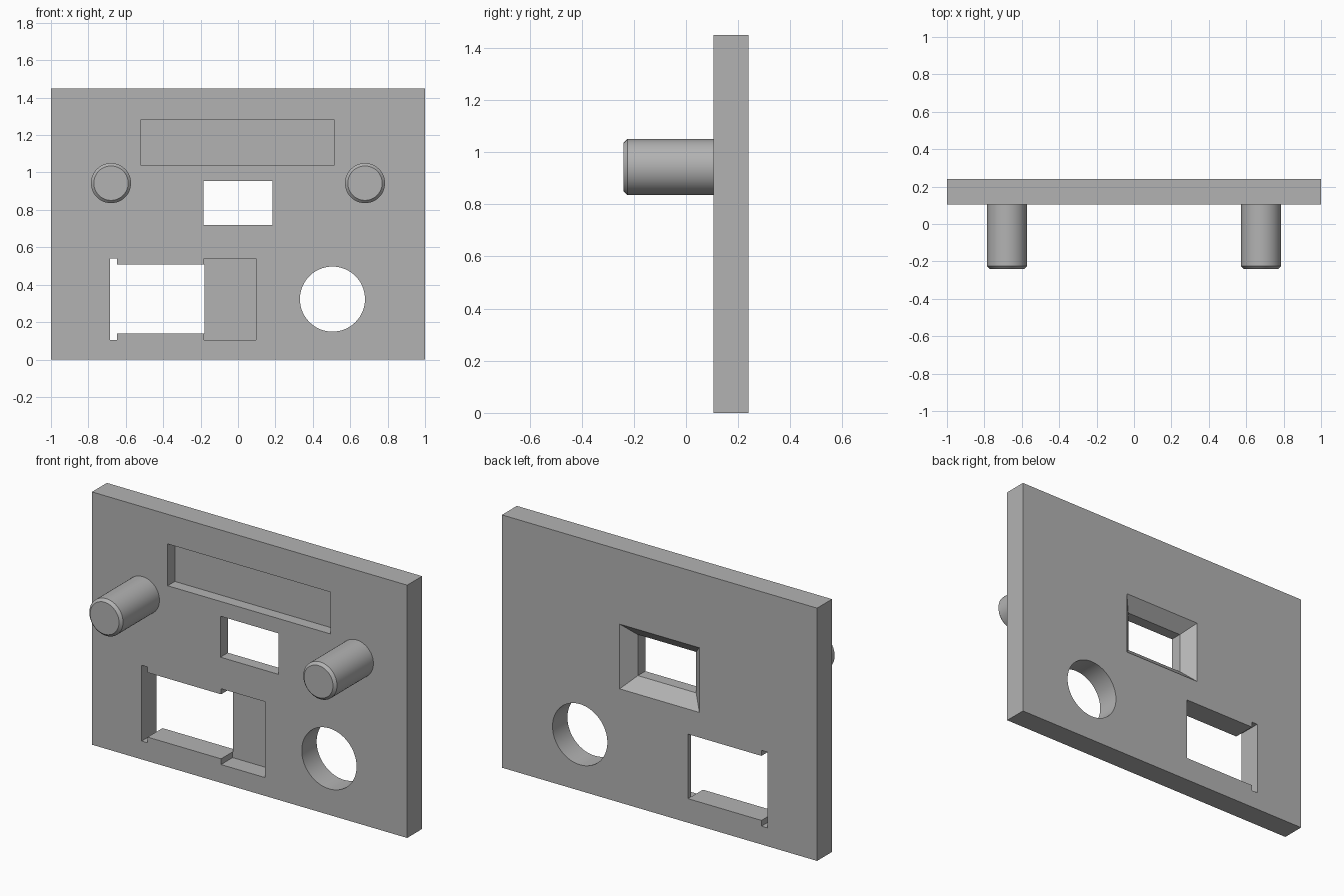
import bpy, bmesh, math
from mathutils import Matrix

default = bpy.data.objects.get("Cube")
if default:
    bpy.data.objects.remove(default, do_unlink=True)

# Single grey finish
grey = bpy.data.materials.new("plain_grey")
grey.use_nodes = True
grey.diffuse_color = (0.45, 0.45, 0.45, 1)
grey.node_tree.nodes["Principled BSDF"].inputs["Base Color"].default_value = (0.45, 0.45, 0.45, 1)

FRONT, BACK = 0.105, 0.24
BEFORE, BEYOND = FRONT - 0.1, BACK + 0.1


def make_object(name, bm):
    bmesh.ops.recalc_face_normals(bm, faces=bm.faces)
    mesh = bpy.data.meshes.new(name)
    bm.to_mesh(mesh)
    bm.free()
    mesh.materials.append(grey)
    obj = bpy.data.objects.new(name, mesh)
    bpy.context.collection.objects.link(obj)
    return obj


def block(name, x, z, y, grow=0):
    """Box from x, z and y ranges; its rear face is enlarged by grow."""
    bm = bmesh.new()
    bmesh.ops.create_cube(bm, size=1)
    for v in bm.verts:
        g = grow if v.co.y > 0 else 0
        v.co.x = x[1] + g if v.co.x > 0 else x[0] - g
        v.co.z = z[1] + g if v.co.z > 0 else z[0] - g
        v.co.y = y[1] if v.co.y > 0 else y[0]
    return make_object(name, bm)


def cylinder(name, x, z, y, radius, sides):
    bm = bmesh.new()
    bmesh.ops.create_cone(bm, cap_ends=True, segments=sides, radius1=radius,
                          radius2=radius, depth=y[1] - y[0])
    turn = Matrix.Rotation(math.radians(90), 4, "X")
    bmesh.ops.transform(bm, matrix=Matrix.Translation((x, sum(y) / 2, z)) @ turn, verts=bm.verts)
    return make_object(name, bm)


def smooth(obj):
    bpy.ops.object.select_all(action="DESELECT")
    obj.select_set(True)
    bpy.context.view_layer.objects.active = obj
    bpy.ops.object.shade_smooth_by_angle(angle=math.radians(30))


def cut(target, cutter):
    mod = target.modifiers.new("cut", "BOOLEAN")
    mod.operation, mod.solver, mod.object = "DIFFERENCE", "EXACT", cutter
    cutter.hide_render = True
    bpy.context.view_layer.objects.active = target
    bpy.ops.object.modifier_apply(modifier=mod.name)
    bpy.data.objects.remove(cutter, do_unlink=True)


panel = block("panel", (-1, 1), (0, 1.45), (FRONT, BACK))

through = (BEFORE, BEYOND)
cutters = [
    # Shallow label recess
    block("label_recess", (-0.52, 0.515), (1.04, 1.28), (BEFORE, FRONT + 0.065)),
    # Window, flared towards the back
    block("window_hole", (-0.185, 0.185), (0.72, 0.955), through),
    block("window_flare", (-0.165, 0.165), (0.74, 0.935), (0.152, 0.272), 0.12),
    # Socket opening, its clip slot and its deep side recess
    block("socket_hole", (-0.66, -0.18), (0.138, 0.508), through),
    block("socket_slot", (-0.685, -0.647), (0.105, 0.54), through),
    block("socket_recess", (-0.181, 0.097), (0.105, 0.54), (BEFORE, FRONT + 0.105)),
    # Round hole
    cylinder("round_hole", 0.505, 0.323, through, 0.174, 64),
]
for cutter in cutters:
    cut(panel, cutter)
smooth(panel)

# Pegs with chamfered tips
for side, x in (("right", -0.679), ("left", 0.679)):
    peg = cylinder(side + "_peg", x, 0.943, (-0.24, FRONT + 0.01), 0.107, 48)
    bm = bmesh.new()
    bm.from_mesh(peg.data)
    rim = [e for e in bm.edges if all(v.co.y < -0.2 for v in e.verts)]
    bmesh.ops.bevel(bm, geom=rim, offset=0.015, segments=1, affect="EDGES")
    bm.to_mesh(peg.data)
    bm.free()
    smooth(peg)
